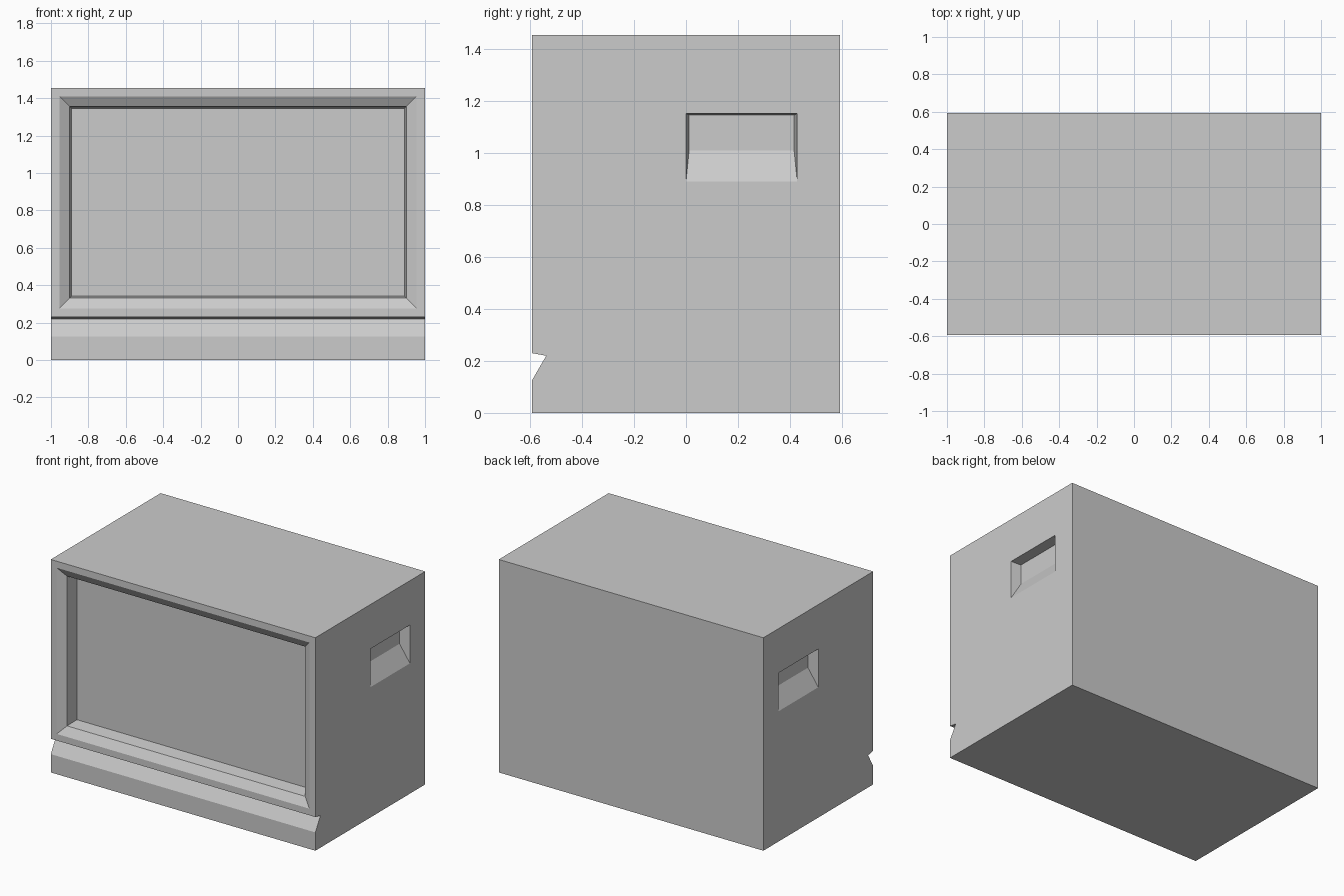
import bpy, bmesh

if "Cube" in bpy.data.objects:
    bpy.data.objects.remove(bpy.data.objects["Cube"])

grey = bpy.data.materials.new("plain grey")
grey.diffuse_color = (0.6, 0.6, 0.6, 1)
grey.use_nodes = True
grey.node_tree.nodes["Principled BSDF"].inputs["Base Color"].default_value = grey.diffuse_color


def loft(name, loops):
    """Closed solid through matching loops of points."""
    bm = bmesh.new()
    rings = [[bm.verts.new(p) for p in loop] for loop in loops]
    n = len(rings[0])
    bm.faces.new(rings[0])
    bm.faces.new(rings[-1])
    for a, b in zip(rings, rings[1:]):
        for i in range(n):
            j = (i + 1) % n
            bm.faces.new((a[i], a[j], b[j], b[i]))
    bmesh.ops.recalc_face_normals(bm, faces=bm.faces)
    mesh = bpy.data.meshes.new(name)
    bm.to_mesh(mesh)
    bm.free()
    mesh.materials.append(grey)
    obj = bpy.data.objects.new(name, mesh)
    bpy.context.collection.objects.link(obj)
    return obj


def rect(u0, u1, v0, v1):
    return [(u0, v0), (u1, v0), (u1, v1), (u0, v1)]


F = 0.593  # half depth
H = 1.455  # height

# Cabinet: side profile with the front groove, extruded across the width
profile = [(-F, 0), (F, 0), (F, H), (-F, H), (-F, 0.23), (-F + 0.055, 0.22), (-F, 0.125)]
cabinet = loft("cabinet", [[(x, y, z) for y, z in profile] for x in (-1, 1)])

# Screen recess: bevelled frame, then deeper tapered walls
steps = [(-F - 0.1, rect(-0.955, 0.955, 0.275, 1.41)),
         (-F, rect(-0.955, 0.955, 0.275, 1.41)),
         (-F + 0.033, rect(-0.90, 0.90, 0.332, 1.355)),
         (-F + 0.125, rect(-0.89, 0.89, 0.342, 1.345))]
cutters = [loft("screen_cutter", [[(x, y, z) for x, z in r] for y, r in steps])]

# Side hand grips: sloped lower face, mirrored left and right
grip = [(1.1, rect(0.0, 0.428, 0.89, 1.152)),
        (1.0, rect(0.0, 0.428, 0.89, 1.152)),
        (0.93, rect(0.012, 0.416, 1.01, 1.146))]
for side, label in ((1, "right"), (-1, "left")):
    cutters.append(loft(label + "_grip_cutter",
                        [[(side * x, y, z) for y, z in r] for x, r in grip]))

# Cut the recesses into the cabinet
for cutter in cutters:
    mod = cabinet.modifiers.new(cutter.name, 'BOOLEAN')
    mod.operation = 'DIFFERENCE'
    mod.solver = 'EXACT'
    mod.object = cutter
bpy.context.view_layer.update()
result = bpy.data.meshes.new_from_object(
    cabinet.evaluated_get(bpy.context.evaluated_depsgraph_get()))
cabinet.modifiers.clear()
cabinet.data = result
for cutter in cutters:
    bpy.data.objects.remove(cutter)
